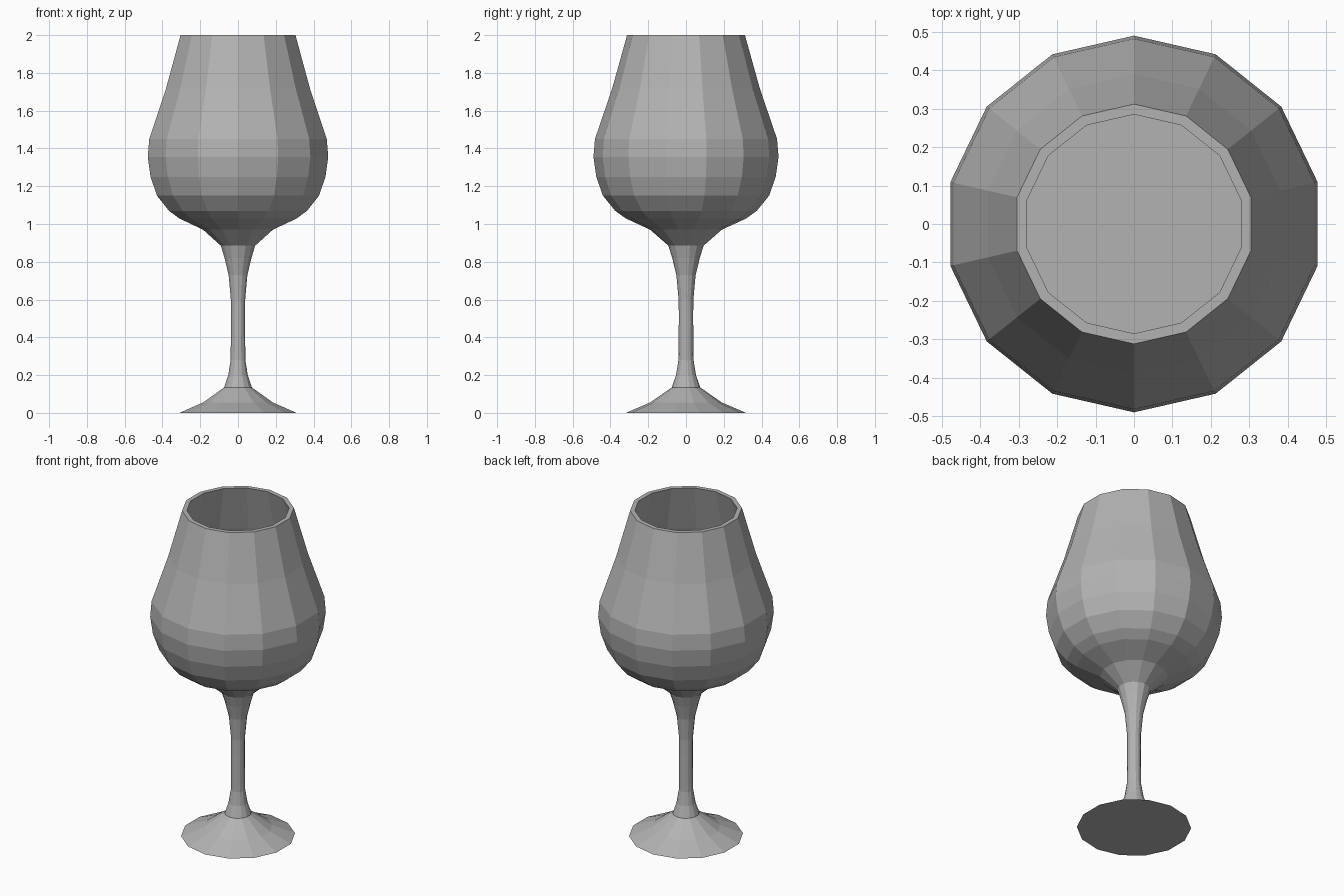
import bpy
import bmesh
from math import cos, sin, pi

cube = bpy.data.objects.get("Cube")
if cube:
    bpy.data.objects.remove(cube, do_unlink=True)

SIDES = 14

# Profiles as (radius, height)
foot_and_stem = [(.318, 0), (.19, .055), (.075, .135), (.053, .2), (.04, .28),
                 (.038, .51), (.039, .6), (.051, .73), (.073, .82), (.093, .885)]
bowl_outside = [(.19, .97), (.32, 1.03), (.375, 1.07), (.44, 1.15), (.475, 1.25),
                (.49, 1.355), (.482, 1.45), (.39, 1.72), (.312, 2)]
bowl_inside = [(.285, 2), (.364, 1.72), (.455, 1.45), (.463, 1.355),
               (.448, 1.255), (.415, 1.165), (.355, 1.09), (.3, 1.055)]

grey = bpy.data.materials.new("grey_glass")
grey.use_nodes = True
colour = (.45, .45, .45, 1)
grey.diffuse_color = colour
grey.node_tree.nodes["Principled BSDF"].inputs["Base Color"].default_value = colour


def lathe(name, profile, material):
    """Turn a profile about the z axis, with flat caps on both ends."""
    bm = bmesh.new()
    rings = []
    for radius, height in profile:
        angles = [pi / 2 + 2 * pi * i / SIDES for i in range(SIDES)]
        rings.append([bm.verts.new((radius * cos(a), radius * sin(a), height))
                      for a in angles])
    for low, high in zip(rings, rings[1:]):
        for i in range(SIDES):
            j = (i + 1) % SIDES
            bm.faces.new((low[i], low[j], high[j], high[i]))
    bm.faces.new(rings[0][::-1])
    bm.faces.new(rings[-1])
    bmesh.ops.recalc_face_normals(bm, faces=bm.faces)
    mesh = bpy.data.meshes.new(name)
    bm.to_mesh(mesh)
    bm.free()
    mesh.materials.append(material)
    obj = bpy.data.objects.new(name, mesh)
    bpy.context.collection.objects.link(obj)
    return obj


# Foot, stem and hollow bowl in one continuous faceted wall
lathe("wine_glass", foot_and_stem + bowl_outside + bowl_inside, grey)
